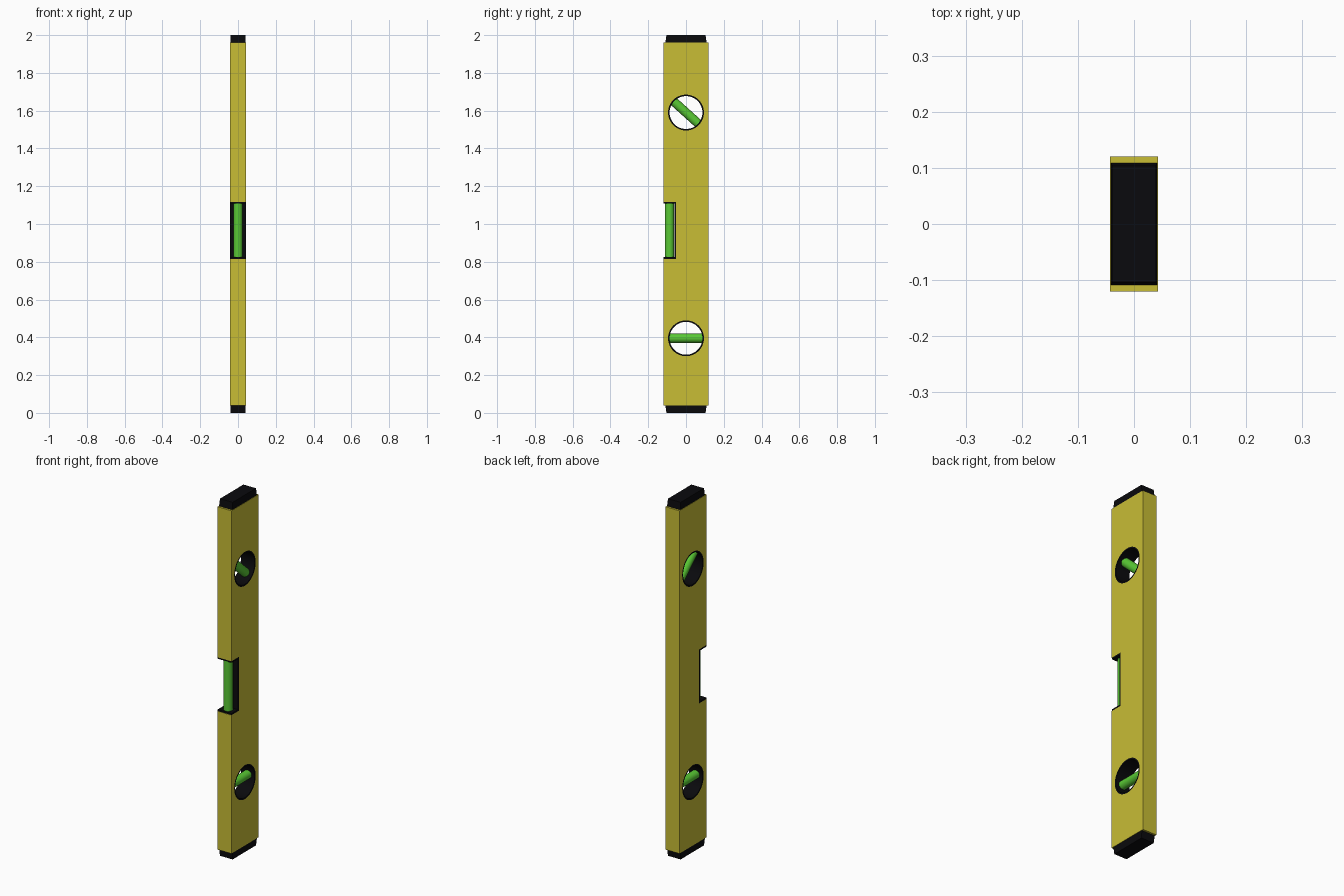
import bpy, bmesh
from math import radians
from mathutils import Matrix, Vector

if "Cube" in bpy.data.objects:
    bpy.data.objects.remove(bpy.data.objects["Cube"])

HX, HY = 0.043, 0.12           # body half thickness and half depth
Z0, Z1 = 0.04, 1.96            # body ends
HOLES = [("lower", 0.395, 0), ("upper", 1.59, -42)]   # name, height, vial tilt
HOLE_R, LINER_R, VIAL_R = 0.095, 0.087, 0.024
N0, N1, NY = 0.815, 1.117, -0.052                     # notch bottom, top, back


def material(name, color):
    m = bpy.data.materials.new(name)
    m.diffuse_color = (*color, 1)
    m.use_nodes = True
    m.node_tree.nodes["Principled BSDF"].inputs["Base Color"].default_value = m.diffuse_color
    return m


YELLOW = material("yellow_paint", (0.58, 0.51, 0.036))
BLACK = material("black_plastic", (0.003, 0.003, 0.004))
GREEN = material("green_fluid", (0.10, 0.58, 0.035))


def finish(bm, name, mat, smooth=False):
    bmesh.ops.recalc_face_normals(bm, faces=bm.faces)
    me = bpy.data.meshes.new(name)
    bm.to_mesh(me)
    bm.free()
    ob = bpy.data.objects.new(name, me)
    bpy.context.collection.objects.link(ob)
    if mat:
        me.materials.append(mat)
    if smooth:
        bpy.ops.object.select_all(action='DESELECT')
        ob.select_set(True)
        bpy.context.view_layer.objects.active = ob
        bpy.ops.object.shade_smooth_by_angle(angle=radians(35))
    return ob


def box(name, lo, hi, mat, taper=None):
    """Box between two corners; taper = (x, y) scale of the top face."""
    lo, hi = Vector(lo), Vector(hi)
    bm = bmesh.new()
    bmesh.ops.create_cube(bm, size=1)
    if taper:
        for v in bm.verts:
            if v.co.z > 0:
                v.co.x *= taper[0]
                v.co.y *= taper[1]
    size = hi - lo
    bm.transform(Matrix.Translation((lo + hi) / 2) @ Matrix.Diagonal((*size, 1)))
    return finish(bm, name, mat)


def rod(name, r, length, matrix, mat, seg=32):
    bm = bmesh.new()
    bmesh.ops.create_cone(bm, cap_ends=True, segments=seg, radius1=r, radius2=r, depth=length)
    bm.transform(matrix)
    return finish(bm, name, mat, True)


def cut(ob, cutter):
    mod = ob.modifiers.new("cut", 'BOOLEAN')
    mod.operation, mod.solver, mod.object = 'DIFFERENCE', 'EXACT', cutter
    bpy.context.view_layer.objects.active = ob
    bpy.ops.object.modifier_apply(modifier=mod.name)
    bpy.data.objects.remove(cutter)


def liner(name, z):
    """Ring lining a round hole, running along x."""
    bm = bmesh.new()
    prof = [(HOLE_R, -HX), (HOLE_R, HX), (LINER_R, HX), (LINER_R, -HX)]
    vs = [bm.verts.new((x, r, 0)) for r, x in prof]
    es = [bm.edges.new((vs[i], vs[(i + 1) % 4])) for i in range(4)]
    bmesh.ops.spin(bm, geom=vs + es, axis=(1, 0, 0), cent=(0, 0, 0),
                   angle=radians(360), steps=48)
    bmesh.ops.remove_doubles(bm, verts=bm.verts, dist=1e-5)
    bm.transform(Matrix.Translation((0, 0, z)))
    return finish(bm, name, BLACK, True)


# Body bar with two round windows and a front notch
body = box("body", (-HX, -HY, Z0), (HX, HY, Z1), YELLOW)
for label, z, tilt in HOLES:
    cut(body, rod("cutter", HOLE_R, 0.3,
                  Matrix.Translation((0, 0, z)) @ Matrix.Rotation(radians(90), 4, 'Y'), None, 48))
cut(body, box("cutter", (-0.2, -0.3, N0), (0.2, NY, N1), None))

# Round window liners and their vials
for label, z, tilt in HOLES:
    liner(label + "_window_liner", z)
    rod(label + "_vial", VIAL_R, 2 * LINER_R,
        Matrix.Translation((0, 0, z)) @ Matrix.Rotation(radians(tilt), 4, 'X')
        @ Matrix.Rotation(radians(90), 4, 'X'), GREEN)

# Notch lining: back plate and two end plates
T = 0.009
box("notch_back", (-HX, NY - T, N0), (HX, NY, N1), BLACK)
box("notch_bottom", (-HX, -HY + 0.002, N0), (HX, NY - T, N0 + T), BLACK)
box("notch_top", (-HX, -HY + 0.002, N1 - T), (HX, NY - T, N1), BLACK)
rod("notch_vial", VIAL_R, N1 - N0 - 2 * T,
    Matrix.Translation((0, -0.087, (N0 + N1) / 2)), GREEN)

# Tapered end caps
top = box("top_cap", (-0.041, -0.109, Z1), (0.041, 0.109, 2), BLACK, taper=(0.95, 0.95))
bottom = box("bottom_cap", (-0.041, -0.109, Z1), (0.041, 0.109, 2), BLACK, taper=(0.95, 0.95))
bottom.data.transform(Matrix.Translation((0, 0, 2)) @ Matrix.Rotation(radians(180), 4, 'X'))
